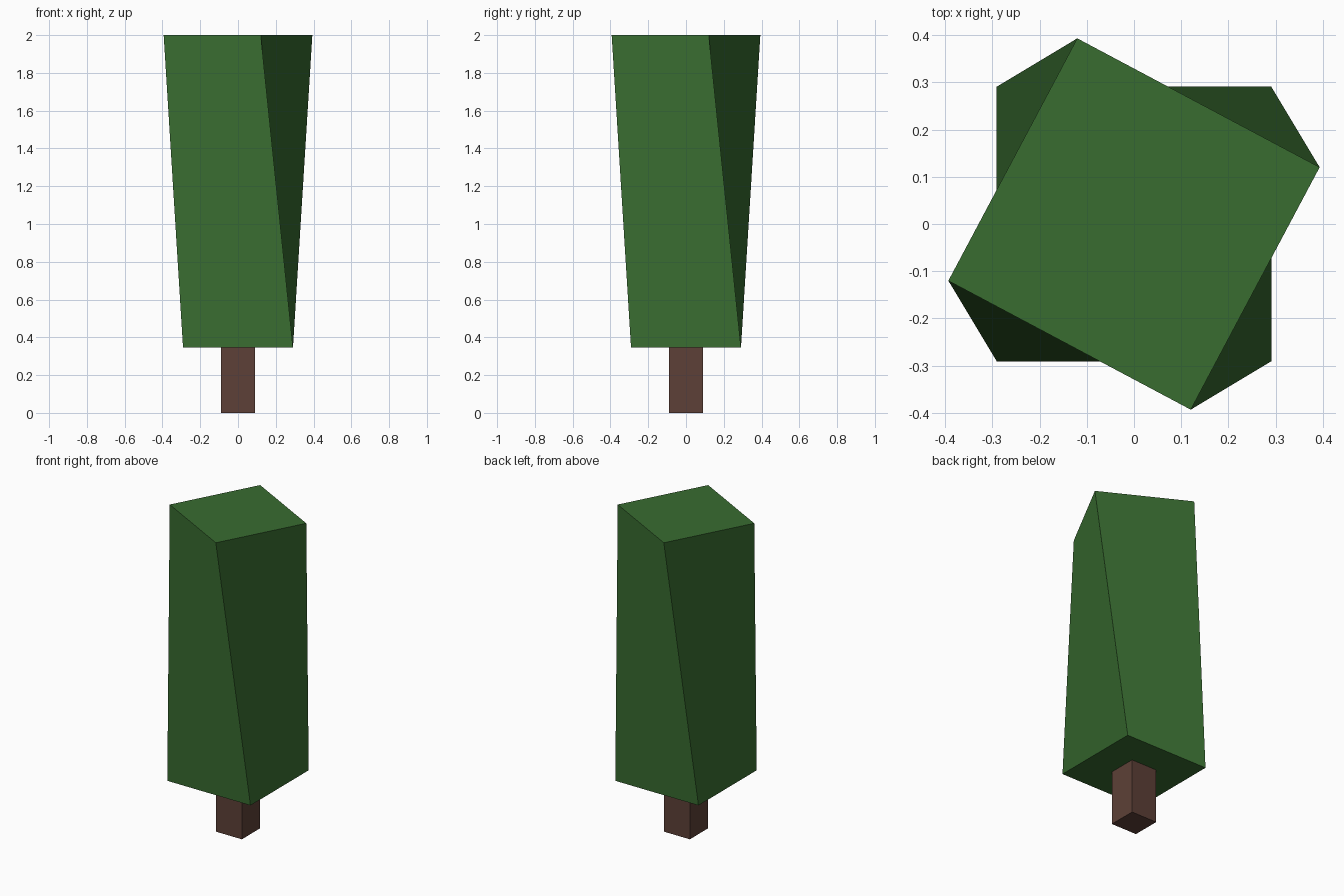
import bpy
import bmesh
import math

if "Cube" in bpy.data.objects:
    bpy.data.objects.remove(bpy.data.objects["Cube"])


def material(name, rgb):
    mat = bpy.data.materials.new(name)
    mat.diffuse_color = (*rgb, 1.0)
    mat.use_nodes = True
    mat.node_tree.nodes["Principled BSDF"].inputs["Base Color"].default_value = mat.diffuse_color
    return mat


def square(bm, half, z, turn=0.0):
    # Square ring of vertices, counter-clockwise from the front left corner
    r = half * math.sqrt(2)
    angles = [math.radians(225 + 90 * i + turn) for i in range(4)]
    return [bm.verts.new((r * math.cos(a), r * math.sin(a), z)) for a in angles]


def twisted_block(name, half, z0, z1, twist, mat):
    bm = bmesh.new()
    low = square(bm, half, z0)
    high = square(bm, half, z1, twist)
    bm.faces.new(low[::-1])
    bm.faces.new(high)
    # Sides start at the lower right corner so twisted quads fold inward
    for i in range(4):
        j = (i + 1) % 4
        bm.faces.new((low[j], high[j], high[i], low[i]))
    mesh = bpy.data.meshes.new(name)
    bm.to_mesh(mesh)
    bm.free()
    mesh.materials.append(mat)
    obj = bpy.data.objects.new(name, mesh)
    bpy.context.collection.objects.link(obj)
    return obj


green = material("leaf_green", (0.04, 0.15, 0.03))
brown = material("bark_brown", (0.109, 0.051, 0.038))

# Straight square trunk
twisted_block("trunk", 0.09, 0.0, 0.345, 0, brown)
# Tall foliage block, its top turned clockwise
twisted_block("foliage", 0.291, 0.345, 2.0, -28, green)
